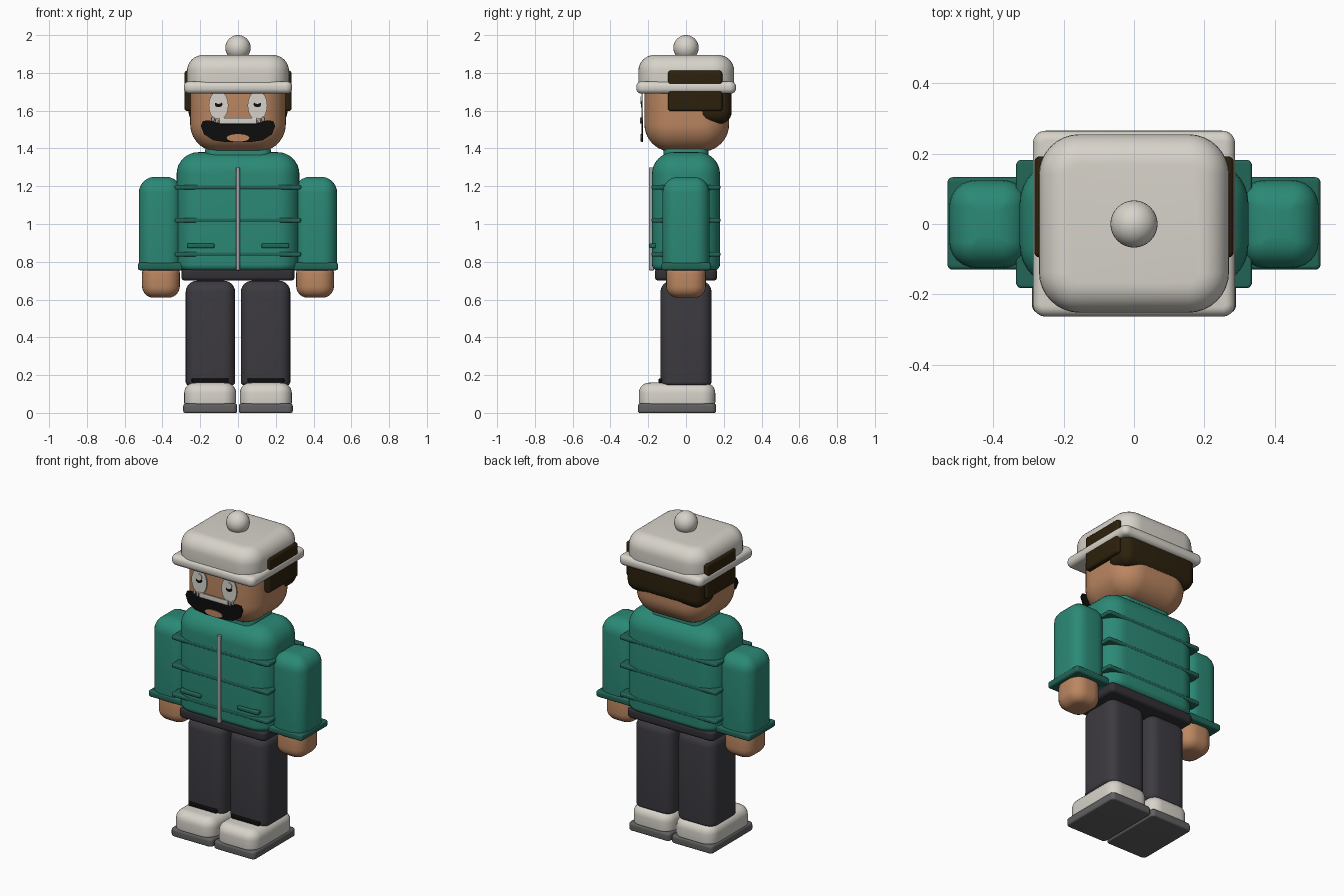
import bpy, bmesh
from math import sin, cos, pi, radians

if "Cube" in bpy.data.objects:
    bpy.data.objects.remove(bpy.data.objects["Cube"])


def material(name, r, g, b):
    m = bpy.data.materials.new(name)
    m.use_nodes = True
    m.diffuse_color = (r, g, b, 1)
    shader = next(n for n in m.node_tree.nodes if n.type == 'BSDF_PRINCIPLED')
    shader.inputs["Base Color"].default_value = (r, g, b, 1)
    shader.inputs["Roughness"].default_value = 0.7
    return m


TEAL = material("jacket teal", 0.024, 0.25, 0.18)
DARK_TEAL = material("trim teal", 0.016, 0.13, 0.095)
CREAM = material("cream", 0.68, 0.65, 0.59)
SKIN = material("skin", 0.50, 0.24, 0.12)
HAIR = material("hair brown", 0.026, 0.015, 0.004)
TROUSER = material("trouser charcoal", 0.046, 0.043, 0.052)
BELT = material("belt charcoal", 0.032, 0.029, 0.034)
SOLE = material("sole grey", 0.12, 0.12, 0.12)
ZIP = material("zip grey", 0.38, 0.38, 0.38)
BLACK = material("black", 0.004, 0.004, 0.004)


def finish(name, bm, mat):
    bmesh.ops.recalc_face_normals(bm, faces=bm.faces)
    mesh = bpy.data.meshes.new(name)
    bm.to_mesh(mesh)
    bm.free()
    mesh.materials.append(mat)
    ob = bpy.data.objects.new(name, mesh)
    bpy.context.collection.objects.link(ob)
    bpy.ops.object.select_all(action='DESELECT')
    ob.select_set(True)
    bpy.context.view_layer.objects.active = ob
    bpy.ops.object.shade_smooth_by_angle(angle=radians(35))
    return ob


def rounded_box(name, mat, x, y, z, corner=0.02, top=0.01, bottom=0.01, steps=6):
    """Box from (min, max) ranges, with separate corner, top and bottom radii."""
    cx, cy = sum(x) / 2, sum(y) / 2
    hx, hy = (x[1] - x[0]) / 2, (y[1] - y[0]) / 2
    quarter = [pi / 2 * i / steps for i in range(steps + 1)]
    levels = [(z[0] + bottom * (1 - sin(a)), bottom * (1 - cos(a))) for a in reversed(quarter)]
    levels += [(z[1] - top * (1 - sin(a)), top * (1 - cos(a))) for a in quarter]
    bm = bmesh.new()
    rings = []
    for height, inset in levels:
        r = max(corner - inset, 0.004)
        ring = []
        for k, (sx, sy) in enumerate([(1, 1), (-1, 1), (-1, -1), (1, -1)]):
            for a in quarter:
                angle = a + k * pi / 2
                ring.append(bm.verts.new((cx + sx * (hx - inset - r) + r * cos(angle),
                                          cy + sy * (hy - inset - r) + r * sin(angle), height)))
        rings.append(ring)
    n = len(rings[0])
    for lower, upper in zip(rings, rings[1:]):
        for i in range(n):
            j = (i + 1) % n
            bm.faces.new((lower[i], lower[j], upper[j], upper[i]))
    bm.faces.new(rings[0])
    bm.faces.new(rings[-1])
    return finish(name, bm, mat)


def pair(name, mat, x, y, z, **radii):
    rounded_box("left_" + name, mat, x, y, z, **radii)
    rounded_box("right_" + name, mat, (-x[1], -x[0]), y, z, **radii)


def plate(name, mat, outline, front, depth=0.008):
    """Thin flat plate facing the front, from an (x, z) outline."""
    bm = bmesh.new()
    face = bm.faces.new([bm.verts.new((px, front, pz)) for px, pz in outline])
    out = bmesh.ops.extrude_face_region(bm, geom=[face])
    moved = [v for v in out["geom"] if isinstance(v, bmesh.types.BMVert)]
    bmesh.ops.translate(bm, verts=moved, vec=(0, depth, 0))
    return finish(name, bm, mat)


def ellipse(cx, cz, rx, rz, n=28):
    return [(cx + rx * cos(2 * pi * i / n), cz + rz * sin(2 * pi * i / n)) for i in range(n)]


# Shoes and legs
pair("sole", SOLE, (0.004, 0.29), (-0.255, 0.16), (0, 0.05), corner=0.025, top=0.015, bottom=0.01)
pair("shoe", CREAM, (0.01, 0.285), (-0.25, 0.155), (0.045, 0.16), corner=0.07, top=0.055, bottom=0.01)
pair("ankle_trim", BLACK, (0.05, 0.245), (-0.145, -0.1), (0.155, 0.183), corner=0.01, top=0.006)
pair("leg", TROUSER, (0.015, 0.277), (-0.135, 0.135), (0.145, 0.70), corner=0.06, top=0.06, bottom=0.02)
rounded_box("belt", BELT, (-0.30, 0.30), (-0.165, 0.165), (0.70, 0.76), corner=0.03, top=0.015, bottom=0.02)

# Jacket
rounded_box("jacket_body", TEAL, (-0.325, 0.325), (-0.18, 0.18), (0.752, 1.38),
            corner=0.12, top=0.115, bottom=0.035, steps=8)
for i, height in enumerate((0.84, 1.02, 1.195)):
    rounded_box(f"jacket_seam_{i + 1}", DARK_TEAL, (-0.335, 0.335), (-0.182, 0.182),
                (height - 0.012, height + 0.012), corner=0.015, top=0.008, bottom=0.008)
rounded_box("collar", TEAL, (-0.175, 0.175), (-0.118, 0.118), (1.34, 1.402), corner=0.05, top=0.015)
rounded_box("zipper", ZIP, (-0.01, 0.01), (-0.196, -0.17), (0.755, 1.30), corner=0.006, top=0.004, bottom=0.004)
pair("pocket", DARK_TEAL, (0.125, 0.27), (-0.193, -0.15), (0.872, 0.897), corner=0.008, top=0.008, bottom=0.008)

# Arms
pair("sleeve", TEAL, (0.297, 0.525), (-0.125, 0.125), (0.77, 1.25), corner=0.075, top=0.085, bottom=0.01)
pair("cuff", DARK_TEAL, (0.29, 0.53), (-0.13, 0.133), (0.755, 0.795), corner=0.015, top=0.012, bottom=0.012)
pair("hand", SKIN, (0.308, 0.508), (-0.105, 0.105), (0.61, 0.77), corner=0.075, top=0.03, bottom=0.06)

# Head and hair
rounded_box("head", SKIN, (-0.253, 0.253), (-0.22, 0.228), (1.383, 1.80),
            corner=0.15, top=0.06, bottom=0.145, steps=10)
pair("side_hair", HAIR, (0.20, 0.283), (-0.095, 0.192), (1.597, 1.812), corner=0.015, top=0.015, bottom=0.015)
rounded_box("back_hair", HAIR, (-0.262, 0.262), (0.06, 0.242), (1.53, 1.75), corner=0.06, top=0.02, bottom=0.065)

# Hat
rounded_box("hat_brim", CREAM, (-0.287, 0.287), (-0.263, 0.265), (1.69, 1.755),
            corner=0.035, top=0.028, bottom=0.028)
rounded_box("hat_crown", CREAM, (-0.27, 0.27), (-0.252, 0.255), (1.74, 1.895),
            corner=0.115, top=0.085, bottom=0.01, steps=8)
pompom = bmesh.new()
bmesh.ops.create_uvsphere(pompom, u_segments=32, v_segments=20, radius=0.067)
bmesh.ops.translate(pompom, verts=pompom.verts, vec=(0, 0, 1.933))
finish("hat_pompom", pompom, CREAM)

# Eyes
for side, s in (("left", 1), ("right", -1)):
    cx = s * 0.103
    plate(side + "_eye", CREAM, ellipse(cx, 1.627, 0.052, 0.078), -0.236)
    plate(side + "_pupil", BLACK, ellipse(cx, 1.634, 0.02, 0.016), -0.239, 0.004)
    plate(side + "_eye_glint", CREAM, ellipse(cx, 1.656, 0.022, 0.02), -0.241, 0.004)

# Mouth, lip and teeth
half = [(0.09, 1.53), (0.15, 1.548), (0.185, 1.546), (0.197, 1.52), (0.18, 1.475), (0.13, 1.443), (0.06, 1.433)]
plate("mouth", BLACK, half + [(-px, pz) for px, pz in reversed(half)], -0.236)
plate("lip", SKIN, ellipse(0, 1.456, 0.06, 0.02), -0.240, 0.005)
rounded_box("teeth", CREAM, (-0.10, 0.10), (-0.243, -0.235), (1.532, 1.562), corner=0.003, top=0.003, bottom=0.003)
for i in range(2):
    pair(f"corner_tooth_{i + 1}", CREAM, (0.105 + i * 0.02, 0.119 + i * 0.02), (-0.242, -0.235),
         (1.535 + i * 0.008, 1.558 + i * 0.008), corner=0.003, top=0.003, bottom=0.003)
